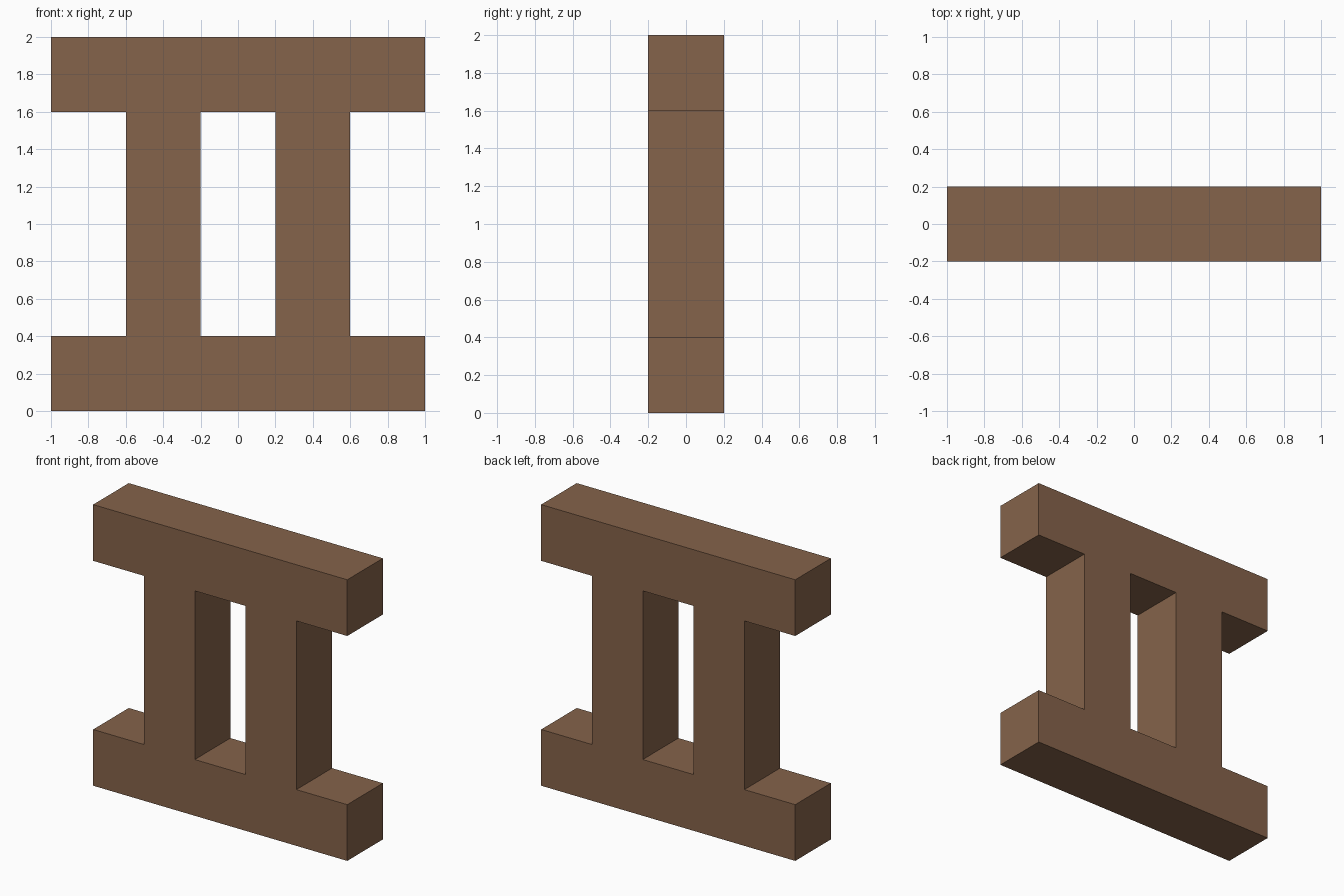
import bpy, bmesh

if "Cube" in bpy.data.objects:
    bpy.data.objects.remove(bpy.data.objects["Cube"])

# Single flat brown
brown = bpy.data.materials.new("brown")
brown.diffuse_color = (0.235, 0.125, 0.069, 1.0)
brown.use_nodes = True
brown.node_tree.nodes["Principled BSDF"].inputs["Base Color"].default_value = brown.diffuse_color

# Front profile as a cell layout: two wide bars joined by two posts
xs = [-1.0, -0.6, -0.2, 0.2, 0.6, 1.0]
zs = [0.0, 0.4, 1.6, 2.0]
rows = ["#####", ".#.#.", "#####"]  # bottom to top
half_depth = 0.2

bm = bmesh.new()
grid = [[bm.verts.new((x, -half_depth, z)) for x in xs] for z in zs]
for j, row in enumerate(rows):
    for i, cell in enumerate(row):
        if cell == "#":
            bm.faces.new((grid[j][i], grid[j][i + 1],
                          grid[j + 1][i + 1], grid[j + 1][i]))

# Extrude the profile to the back, giving one closed solid
result = bmesh.ops.extrude_face_region(bm, geom=bm.faces[:], use_keep_orig=True)
back = [g for g in result["geom"] if isinstance(g, bmesh.types.BMVert)]
bmesh.ops.translate(bm, verts=back, vec=(0, 2 * half_depth, 0))
bmesh.ops.recalc_face_normals(bm, faces=bm.faces[:])

mesh = bpy.data.meshes.new("double_post_frame")
bm.to_mesh(mesh)
bm.free()
mesh.materials.append(brown)
frame = bpy.data.objects.new("double_post_frame", mesh)
bpy.context.collection.objects.link(frame)
